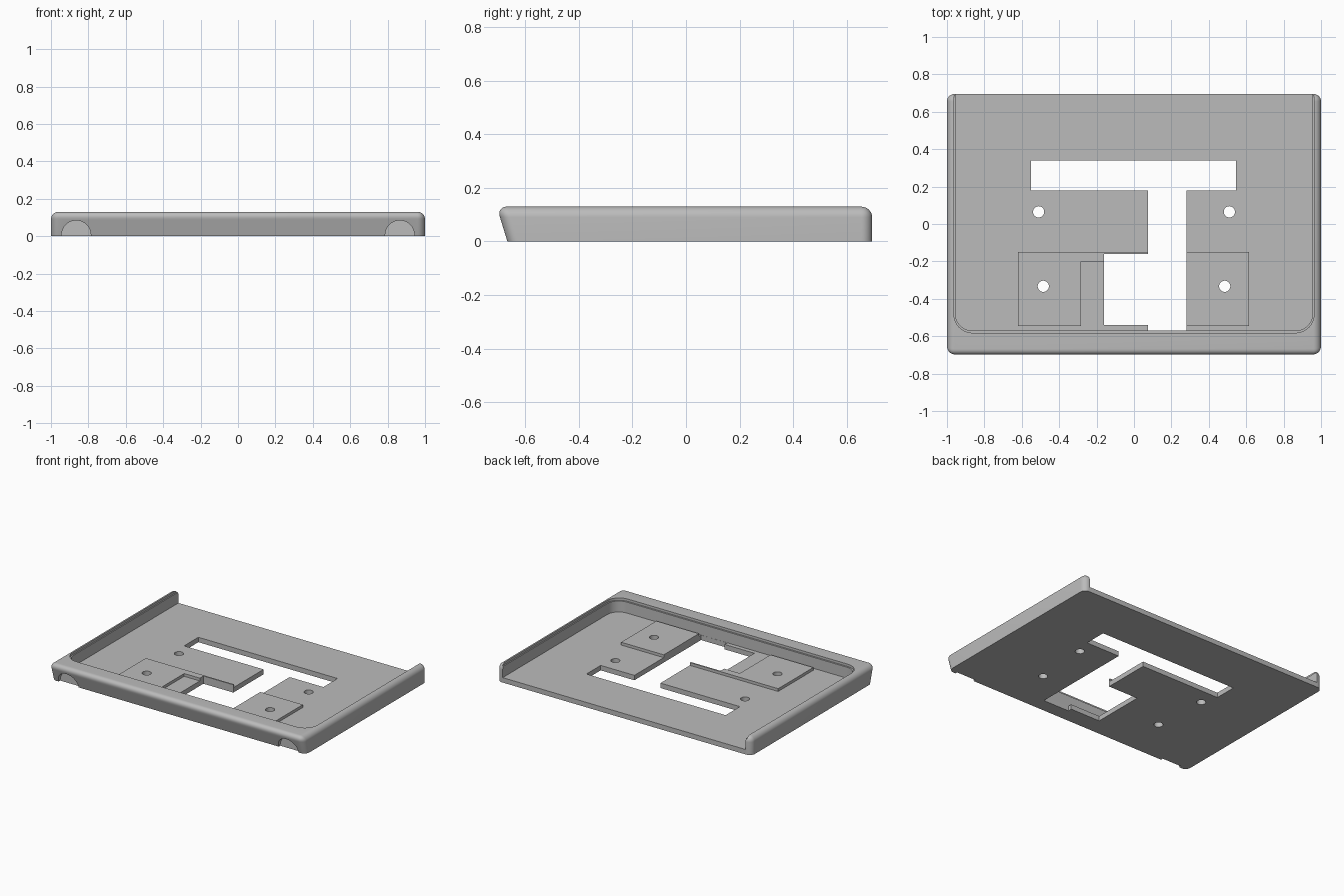
import bpy, bmesh, math
from mathutils import Matrix

if "Cube" in bpy.data.objects:
    bpy.data.objects.remove(bpy.data.objects["Cube"])

grey = bpy.data.materials.new("light grey")
grey.diffuse_color = (0.5, 0.5, 0.5, 1)
grey.use_nodes = True
grey.node_tree.nodes["Principled BSDF"].inputs["Base Color"].default_value = grey.diffuse_color


def make(name, bm):
    bmesh.ops.recalc_face_normals(bm, faces=bm.faces)
    me = bpy.data.meshes.new(name)
    bm.to_mesh(me)
    bm.free()
    ob = bpy.data.objects.new(name, me)
    bpy.context.collection.objects.link(ob)
    me.materials.append(grey)
    return ob


def prism(name, pts, z0, z1):
    """Extrude a flat outline from z0 up to z1."""
    bm = bmesh.new()
    face = bm.faces.new([bm.verts.new((x, y, z0)) for x, y in pts])
    ext = bmesh.ops.extrude_face_region(bm, geom=[face])
    bmesh.ops.translate(bm, vec=(0, 0, z1 - z0),
                        verts=[v for v in ext["geom"] if isinstance(v, bmesh.types.BMVert)])
    return make(name, bm)


def rect(x0, x1, y0, y1):
    return [(x0, y0), (x1, y0), (x1, y1), (x0, y1)]


def cylinder(name, r, depth, matrix, sides=48):
    bm = bmesh.new()
    bmesh.ops.create_cone(bm, cap_ends=True, segments=sides, radius1=r, radius2=r,
                          depth=depth, matrix=matrix)
    return make(name, bm)


def cavity(name, hx, front, r, z0):
    """Cutter open to the back, with rounded front corners."""
    pts = [(hx, 1.0), (-hx, 1.0)]
    for cx, start in ((-hx + r, 180), (hx - r, 270)):
        for i in range(13):
            a = math.radians(start + 90 * i / 12)
            pts.append((cx + r * math.cos(a), front + r + r * math.sin(a)))
    return prism(name, pts, z0, 0.3)


def cut(ob, cutters):
    bpy.context.view_layer.objects.active = ob
    for c in cutters:
        m = ob.modifiers.new("cut", 'BOOLEAN')
        m.operation, m.solver, m.object = 'DIFFERENCE', 'EXACT', c
        bpy.ops.object.modifier_apply(modifier=m.name)


# Tray body: block with leaning front and rounded upper and upright edges
bm = bmesh.new()
bmesh.ops.create_cube(bm, size=1)
for v in bm.verts:
    top = v.co.z > 0
    front = -0.707 if top else -0.667
    v.co = (math.copysign(1, v.co.x), front if v.co.y < 0 else 0.695, 0.13 if top else 0)
edges = [e for e in bm.edges if max(v.co.z for v in e.verts) > 0.1]
bmesh.ops.bevel(bm, geom=edges, offset=0.04, segments=8, profile=0.5, affect='EDGES')
tray = make("tray", bm)

# Raised mounting pads on the floor
FLOOR, PAD = 0.035, 0.055
left_pad = prism("left_pad", [(-0.62, -0.545), (-0.283, -0.545), (-0.283, -0.2), (-0.16, -0.2),
                              (-0.16, -0.16), (0.075, -0.16), (0.075, -0.15), (-0.62, -0.15)],
                 FLOOR, PAD)
right_pad = prism("right_pad", rect(0.28, 0.615, -0.545, -0.15), FLOOR, PAD)

# Cutters: cavity, rim ledge, floor opening, front finger notches
cutters = [cavity("cavity_cutter", 0.955, -0.57, 0.09, FLOOR),
           cavity("ledge_cutter", 0.963, -0.582, 0.1, 0.113),
           prism("opening_cutter", [(0.075, -0.569), (0.28, -0.569), (0.28, 0.18), (0.545, 0.18),
                                    (0.545, 0.34), (-0.55, 0.34), (-0.55, 0.18), (0.075, 0.18),
                                    (0.075, -0.16), (-0.16, -0.16), (-0.16, -0.54),
                                    (0.075, -0.54)], -0.1, 0.08)]
for s in (-1, 1):
    m = Matrix.Translation((s * 0.865, -0.75, 0.006)) @ Matrix.Rotation(math.pi / 2, 4, 'X')
    cutters.append(cylinder("notch_cutter", 0.078, 0.2, m))

# Screw holes, two in the floor and two through the pads
holes = [cylinder("hole_cutter", 0.03, 0.4, Matrix.Translation((s * x, y, 0)), 32)
         for s in (-1, 1) for x, y in ((0.51, 0.065), (0.485, -0.333))]

cut(tray, cutters + holes)
cut(left_pad, holes[1:2])
cut(right_pad, holes[3:4])
for c in cutters + holes:
    bpy.data.objects.remove(c)

# Smooth shading on the rounded edges
for ob in (tray, left_pad, right_pad):
    bpy.ops.object.select_all(action='DESELECT')
    ob.select_set(True)
    bpy.context.view_layer.objects.active = ob
    bpy.ops.object.shade_smooth_by_angle(angle=math.radians(30))
